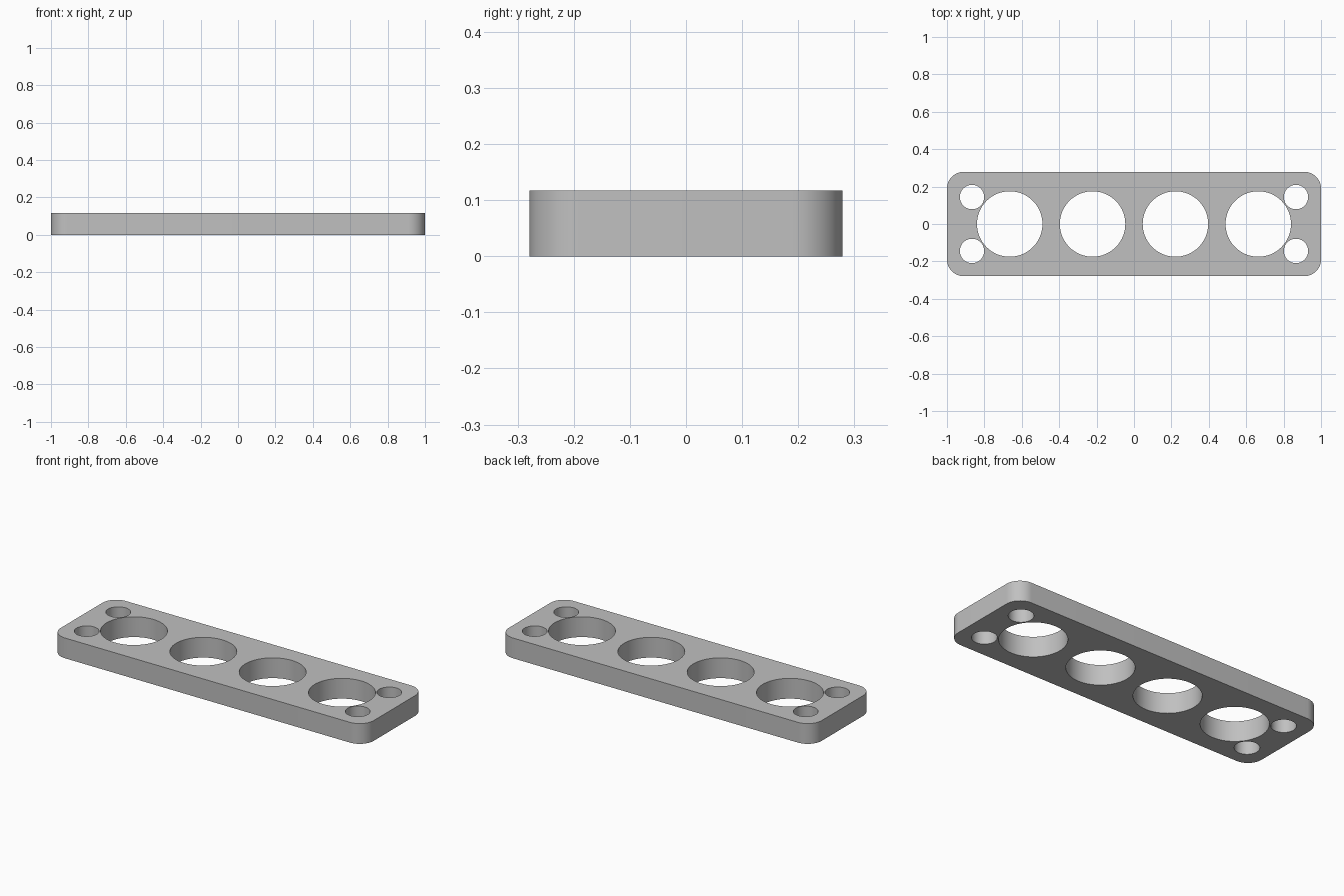
import bpy
import bmesh
from math import cos, sin, pi, radians

cube = bpy.data.objects.get("Cube")
if cube:
    bpy.data.objects.remove(cube, do_unlink=True)

HALF_X, HALF_Y, HEIGHT = 1.0, 0.279, 0.117
CORNER = 0.09


def arc(cx, cy, radius, start, sweep, steps):
    """Points along a circular arc, both ends included."""
    return [(cx + radius * cos(start + sweep * i / steps),
             cy + radius * sin(start + sweep * i / steps))
            for i in range(steps + 1)]


def circle(cx, cy, radius, steps=64):
    return arc(cx, cy, radius, 0, 2 * pi, steps)[:-1]


# Rounded outline of the plate
outline = []
for i, (sx, sy) in enumerate([(1, 1), (-1, 1), (-1, -1), (1, -1)]):
    outline += arc(sx * (HALF_X - CORNER), sy * (HALF_Y - CORNER),
                   CORNER, i * pi / 2, pi / 2, 16)

# Row of four large holes and a small screw hole in each corner
loops = [outline]
loops += [circle((i - 1.5) * 0.443, 0, 0.175) for i in range(4)]
loops += [circle(sx * 0.866, sy * 0.144, 0.065)
          for sx in (-1, 1) for sy in (-1, 1)]

# Fill the flat profile between outline and holes
bm = bmesh.new()
for loop in loops:
    verts = [bm.verts.new((x, y, HEIGHT / 2)) for x, y in loop]
    for a, b in zip(verts, verts[1:] + verts[:1]):
        bm.edges.new((a, b))
bmesh.ops.triangle_fill(bm, use_beauty=True, edges=bm.edges[:],
                        normal=(0, 0, 1))
mesh = bpy.data.meshes.new("mounting_plate")
bm.to_mesh(mesh)
bm.free()

plate = bpy.data.objects.new("mounting_plate", mesh)
bpy.context.collection.objects.link(plate)
bpy.ops.object.select_all(action='DESELECT')
plate.select_set(True)
bpy.context.view_layer.objects.active = plate

# Give the profile its thickness
solid = plate.modifiers.new("thickness", 'SOLIDIFY')
solid.thickness = HEIGHT
solid.offset = 0
bpy.ops.object.modifier_apply(modifier=solid.name)
bpy.ops.object.shade_smooth_by_angle(angle=radians(30))

# Plain grey finish
grey = bpy.data.materials.new("grey")
grey.use_nodes = True
colour = (0.53, 0.53, 0.53, 1)
grey.diffuse_color = colour
grey.node_tree.nodes["Principled BSDF"].inputs["Base Color"].default_value = colour
plate.data.materials.append(grey)
